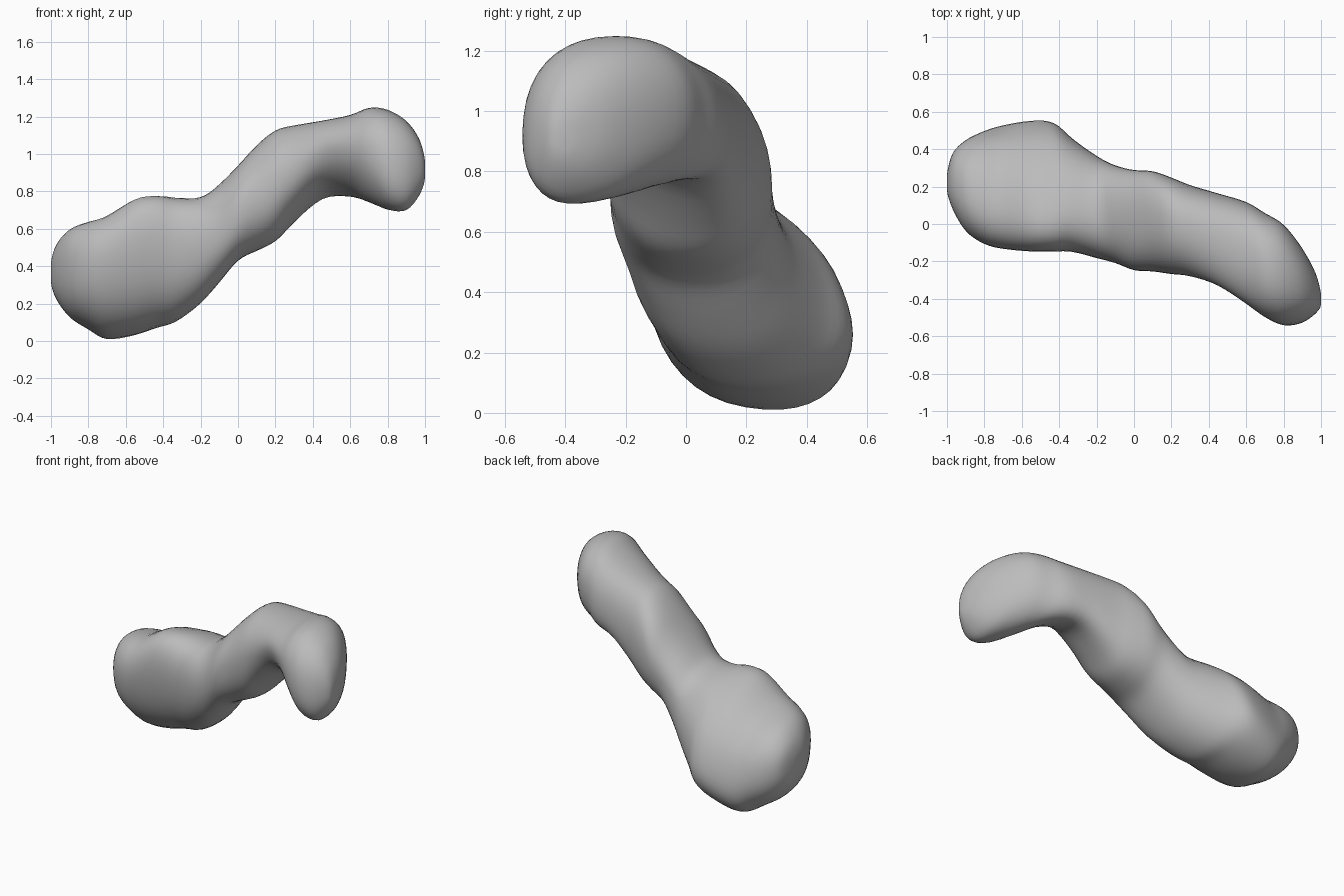
import bpy
import bmesh
import math
from mathutils import Vector

cube = bpy.data.objects.get("Cube")
if cube:
    bpy.data.objects.remove(cube, do_unlink=True)

SIDES = 40      # points around each cross-section
STEPS = 4       # rings between neighbouring stations
FULLNESS = .88  # below one makes the sections a little boxy

# Stations along the body:
# x, y low, y high, z low, z high, lean of the upper half, lean of the lower half
STATIONS = [
    (-1, .17, .27, .3, .43, -.2, -.1),
    (-.97, .08, .38, .22, .52, -.2, -.1),
    (-.9, -.04, .45, .125, .6, -.25, -.15),
    (-.8, -.11, .5, .06, .64, -.35, -.2),
    (-.7, -.135, .53, .005, .67, -.45, -.25),
    (-.55, -.15, .555, .03, .765, -.6, -.15),
    (-.43, -.15, .545, .07, .78, -.6, -.1),
    (-.33, -.15, .46, .1, .77, -.4, -.1),
    (-.2, -.185, .365, .2, .77, -.2, -.1),
    (-.1, -.21, .315, .31, .84, -.05, -.05),
    (0, -.25, .29, .43, .94, 0, 0),
    (.1, -.255, .285, .48, 1.05, .05, 0),
    (.2, -.27, .25, .53, 1.13, .05, -.1),
    (.3, -.28, .21, .63, 1.155, .05, -.3),
    (.45, -.33, .165, .76, 1.18, 0, -.6),
    (.6, -.43, .12, .77, 1.21, 0, -.45),
    (.7, -.5, .06, .74, 1.25, 0, -.1),
    (.8, -.545, 0, .7, 1.24, .05, .2),
    (.9, -.53, -.13, .695, 1.18, .1, .25),
    (.97, -.48, -.26, .78, 1.08, .1, .2),
    (1, -.44, -.37, .86, .97, .1, .1),
]


def spline(a, b, c, d, t):
    """Smooth blend from b to c."""
    return 0.5 * (2 * b + (c - a) * t + (2 * a - 5 * b + 4 * c - d) * t * t
                  + (3 * b - a - 3 * c + d) * t ** 3)


def smooth_stations(rows):
    """Fill in sections between the given stations."""
    last = len(rows) - 1
    result = []
    for i in range(last):
        near = [rows[max(0, min(last, i + k))] for k in (-1, 0, 1, 2)]
        for s in range(STEPS):
            result.append([spline(*column, s / STEPS) for column in zip(*near)])
    result.append(list(rows[-1]))
    return result


def between(low, high, value):
    """Place a value from -1 to 1 between two limits, pushed outwards."""
    full = math.copysign(abs(value) ** FULLNESS, value)
    return (low + high) / 2 + (high - low) / 2 * full


def section(bm, row):
    """One leaning, rounded outline that touches the given limits."""
    x, y_low, y_high, z_low, z_high, lean_top, lean_bottom = row
    ring = []
    for k in range(SIDES):
        a = math.tau * k / SIDES
        upper = (1 + math.sin(a)) / 2
        lean = lean_bottom + (lean_top - lean_bottom) * upper
        y = between(y_low, y_high, math.cos(a))
        z = between(z_low, z_high, math.sin(a + lean))
        ring.append(bm.verts.new((x, y, z)))
    return ring


# Body: a bent, two-lobed rock lofted through the sections
bm = bmesh.new()
rings = [section(bm, row) for row in smooth_stations(STATIONS)]
for a, b in zip(rings, rings[1:]):
    for k in range(SIDES):
        n = (k + 1) % SIDES
        bm.faces.new((a[k], a[n], b[n], b[k]))

# Rounded ends
for ring in (rings[0], rings[-1]):
    tip = bm.verts.new(sum((v.co for v in ring), Vector()) / SIDES)
    for k in range(SIDES):
        bm.faces.new((ring[k], ring[(k + 1) % SIDES], tip))

# Even out the surface
for _ in range(3):
    bmesh.ops.smooth_vert(bm, verts=bm.verts, factor=0.5,
                          use_axis_x=False, use_axis_y=True, use_axis_z=True)
bmesh.ops.recalc_face_normals(bm, faces=bm.faces)

mesh = bpy.data.meshes.new("rock_body")
bm.to_mesh(mesh)
bm.free()
body = bpy.data.objects.new("rock_body", mesh)
bpy.context.collection.objects.link(body)

# Plain grey stone
stone = bpy.data.materials.new("grey_stone")
stone.use_nodes = True
colour = (0.5, 0.5, 0.5, 1)
stone.diffuse_color = colour
stone.node_tree.nodes["Principled BSDF"].inputs["Base Color"].default_value = colour
mesh.materials.append(stone)

bpy.context.view_layer.objects.active = body
body.select_set(True)
bpy.ops.object.shade_smooth_by_angle(angle=math.radians(40))
